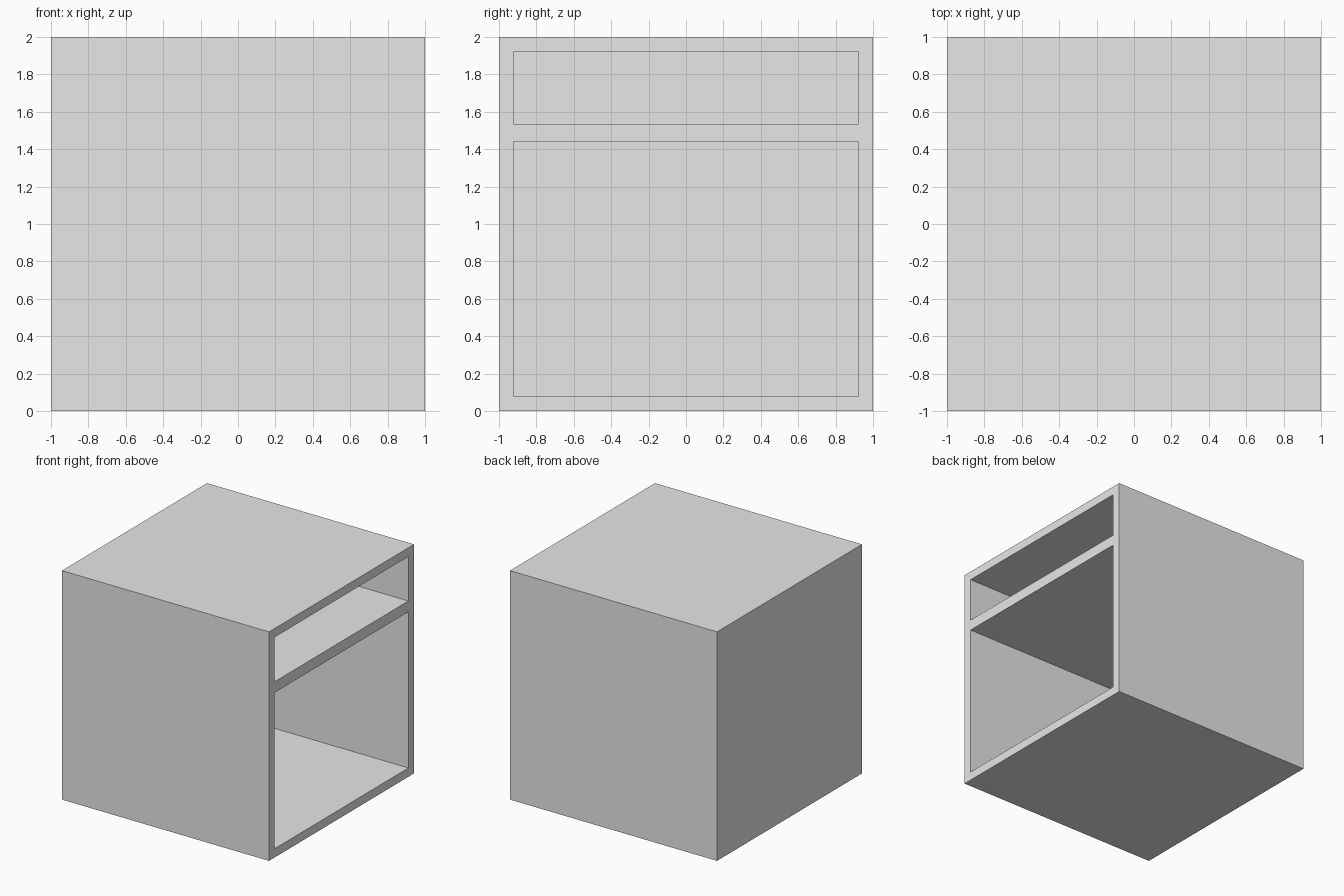
import bpy

# Remove the default cube
default = bpy.data.objects.get("Cube")
if default:
    bpy.data.objects.remove(default, do_unlink=True)

WALL = 0.077          # thickness of the outer panels
SIZE = 2.0

# Single plain grey
grey = bpy.data.materials.new("light_grey")
grey.use_nodes = True
colour = (0.8, 0.8, 0.8, 1.0)
grey.diffuse_color = colour
grey.node_tree.nodes["Principled BSDF"].inputs["Base Color"].default_value = colour


def box(name, low, high):
    """Axis-aligned box between two corners."""
    centre = [(a + b) / 2 for a, b in zip(low, high)]
    bpy.ops.mesh.primitive_cube_add(size=1, location=centre)
    obj = bpy.context.object
    obj.name = name
    obj.scale = [b - a for a, b in zip(low, high)]
    bpy.ops.object.transform_apply(location=True, rotation=False, scale=True)
    obj.data.materials.append(grey)
    return obj


# Cabinet shell
cabinet = box("cabinet_body", (-1, -1, 0), (1, 1, SIZE))

# Two compartments opening on the left (+x) side, with a shelf between them
compartments = {
    "lower_compartment": (WALL, 1.44),
    "upper_compartment": (1.535, SIZE - WALL),
}
for name, (bottom, top) in compartments.items():
    cutter = box(name + "_cutter",
                 (-1 + WALL, -1 + WALL, bottom), (1.2, 1 - WALL, top))
    cutter.hide_render = True
    cut = cabinet.modifiers.new(name, "BOOLEAN")
    cut.operation = "DIFFERENCE"
    cut.solver = "EXACT"
    cut.object = cutter
    bpy.context.view_layer.objects.active = cabinet
    bpy.ops.object.modifier_apply(modifier=cut.name)
    bpy.data.objects.remove(cutter, do_unlink=True)
